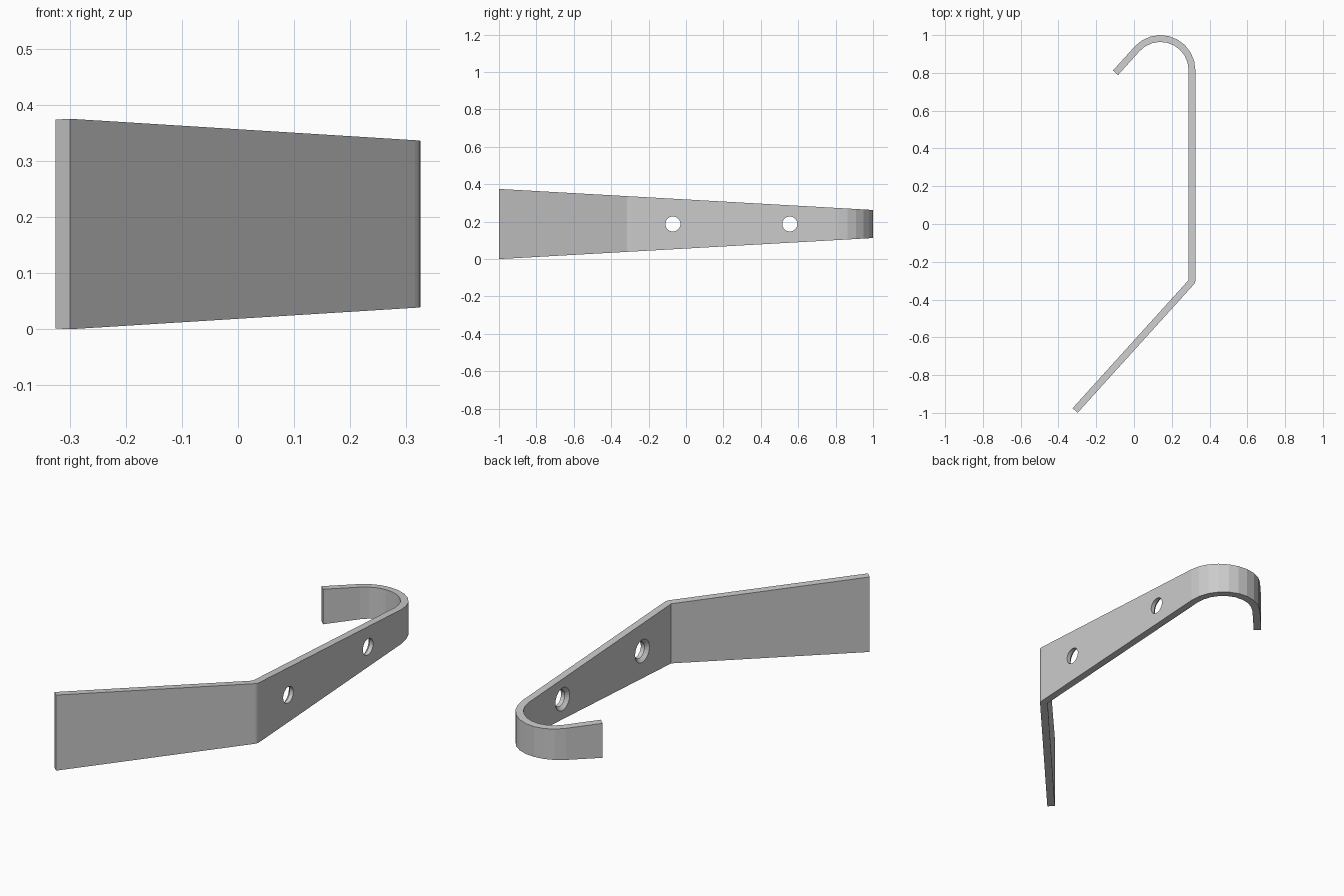
import bpy, bmesh
from math import cos, sin, radians, pi
from mathutils import Vector

if "Cube" in bpy.data.objects:
    bpy.data.objects.remove(bpy.data.objects["Cube"])

T = 0.036                       # strip thickness
XI, XO = 0.289, 0.325           # inner / outer face of the straight plate
ANG = 138                       # sweep of the hook
MID = 0.1875                    # mid height


def half_height(y):
    return 0.1875 - (y + 1) * 0.05625


def arc(cx, cy, r, a0, a1, n):
    steps = [radians(a0 + (a1 - a0) * i / n) for i in range(n + 1)]
    return [Vector((cx + r * cos(a), cy + r * sin(a))) for a in steps]


def new_object(name, bm):
    bmesh.ops.recalc_face_normals(bm, faces=bm.faces)
    me = bpy.data.meshes.new(name)
    bm.to_mesh(me)
    bm.free()
    ob = bpy.data.objects.new(name, me)
    bpy.context.collection.objects.link(ob)
    return ob


# Bracket outline: angled tail, bend, straight plate, hook and hook tip
R = 0.185
CX, CY = XO - R, 0.815
tip = Vector((-sin(radians(ANG)), cos(radians(ANG)))) * 0.17
outer_hook = arc(CX, CY, R, 0, ANG, 9)
inner_hook = arc(CX, CY, R - T, 0, ANG, 9)
outer = [Vector((-0.299, -1.0))] + arc(XI, -0.297, T, -42, 0, 4) + outer_hook
outer.append(outer_hook[-1] + tip)
inner = [Vector((-0.325, -0.975)), Vector((XI, -0.297))] + inner_hook
inner.append(inner_hook[-1] + tip)
outline = outer + inner[::-1]

# Extrude the outline with a height that tapers along y
bm = bmesh.new()
low = [bm.verts.new((p.x, p.y, MID - half_height(p.y))) for p in outline]
top = [bm.verts.new((p.x, p.y, MID + half_height(p.y))) for p in outline]
bm.faces.new(low[::-1])
bm.faces.new(top)
for i in range(len(outline)):
    j = (i + 1) % len(outline)
    bm.faces.new((low[i], low[j], top[j], top[i]))
bracket = new_object("hook_bracket", bm)


# Countersunk screw holes, wide on the inner face
def hole_cutter(y, n=32):
    rings = [(XI - 0.02, 0.056), (XI, 0.056), (XI + 0.016, 0.04), (XO + 0.02, 0.04)]
    bm = bmesh.new()
    loops = [[bm.verts.new((x, y + r * cos(2 * pi * k / n), MID + r * sin(2 * pi * k / n)))
              for k in range(n)] for x, r in rings]
    for a, b in zip(loops, loops[1:]):
        for k in range(n):
            m = (k + 1) % n
            bm.faces.new((a[k], a[m], b[m], b[k]))
    bm.faces.new(loops[0])
    bm.faces.new(loops[-1])
    cutter = new_object("hole_cutter", bm)
    cutter.hide_render = True
    return cutter


bpy.context.view_layer.objects.active = bracket
for y in (-0.07, 0.555):
    cutter = hole_cutter(y)
    mod = bracket.modifiers.new("screw_hole", 'BOOLEAN')
    mod.operation = 'DIFFERENCE'
    mod.solver = 'EXACT'
    mod.object = cutter
    bpy.ops.object.modifier_apply(modifier=mod.name)
    bpy.data.objects.remove(cutter)
